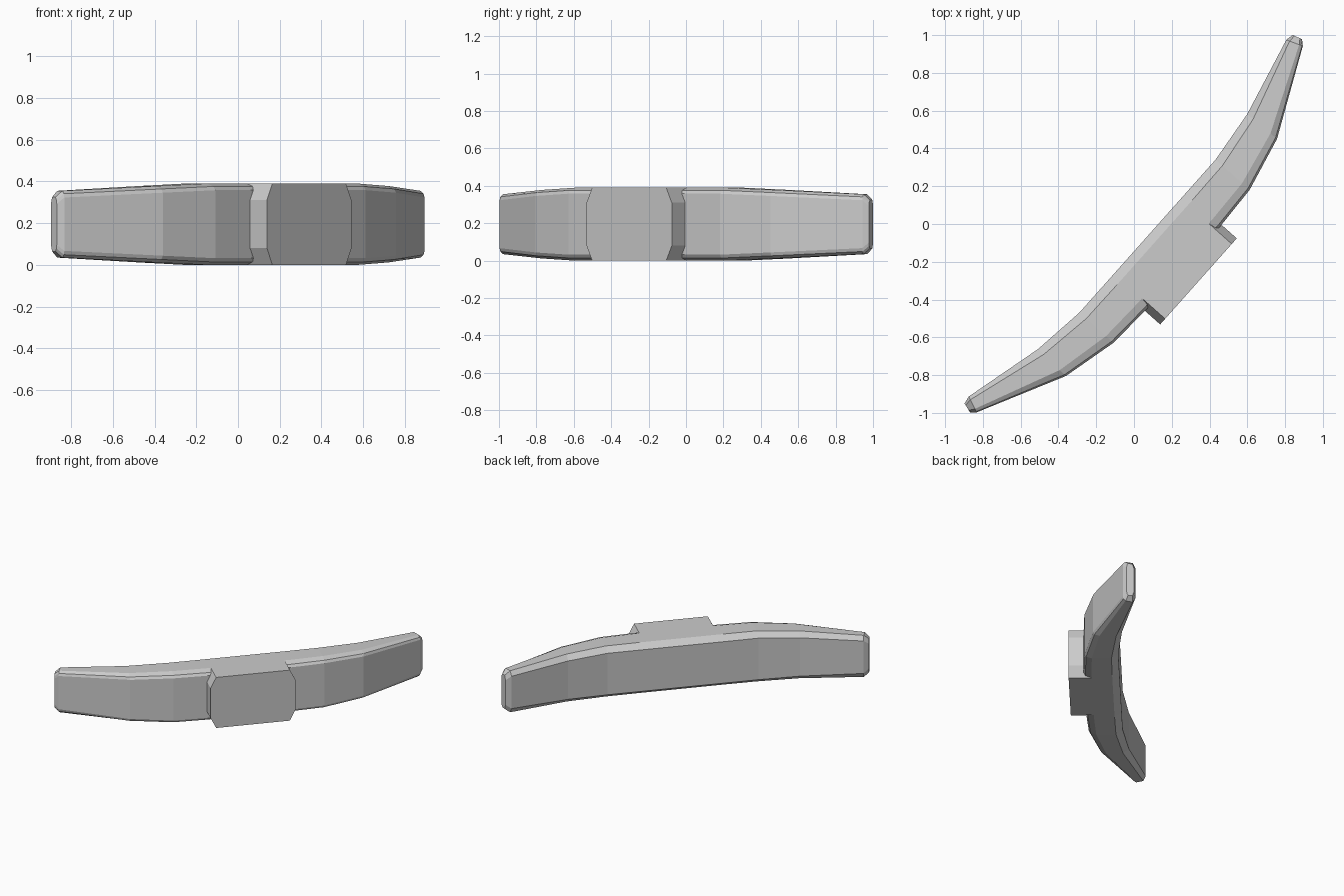
import bpy, bmesh
from mathutils import Vector

if "Cube" in bpy.data.objects:
    bpy.data.objects.remove(bpy.data.objects["Cube"])

U = Vector((0.665, 0.747, 0))    # along the handle
V = Vector((0.747, -0.665, 0))   # towards the outer (block) side
MID = 0.195                      # half of the height


def place(u, v, z):
    return U * u + V * v + Vector((0, 0, MID + z))


def loft(name, rings):
    bm = bmesh.new()
    loops = [[bm.verts.new(p) for p in ring] for ring in rings]
    n = len(loops[0])
    for a, b in zip(loops, loops[1:]):
        for i in range(n):
            j = (i + 1) % n
            bm.faces.new((a[i], a[j], b[j], b[i]))
    bm.faces.new(loops[0])
    bm.faces.new(loops[-1][::-1])
    bmesh.ops.recalc_face_normals(bm, faces=bm.faces)
    mesh = bpy.data.meshes.new(name)
    bm.to_mesh(mesh)
    bm.free()
    obj = bpy.data.objects.new(name, mesh)
    bpy.context.collection.objects.link(obj)
    return obj


# Cross-section: (fraction from inner to outer edge, drop below the top)
SECTION = [(0, 0.035), (0.2, 0), (0.78, 0), (0.95, 0.014), (1, 0.032)]


def section(side, iu, iv, ou, ov, half):
    top = [(side * (iu + (ou - iu) * f), iv + (ov - iv) * f, half - d)
           for f, d in SECTION]
    return [place(*p) for p in top] + [place(u, v, -z) for u, v, z in reversed(top)]


# Curved handle: half the stations (inner u, v, outer u, v, half height), mirrored
stations = [
    (0.30, 0.096, 0.30, 0.349, 0.195),
    (0.542, 0.096, 0.542, 0.337, 0.195),
    (0.832, 0.061, 0.84, 0.266, 0.183),
    (1.264, -0.046, 1.298, 0.041, 0.160),
    (1.306, -0.038, 1.322, 0.014, 0.130),
]
rings = [section(-1, *s) for s in reversed(stations)]
rings += [section(1, *s) for s in stations]
loft("curved_handle", rings)

# Chamfered mounting block on the outer side
L, S, H, C = 0.305, 0.265, 0.195, 0.115
outline = [(-L, -C), (-S, -H), (S, -H), (L, -C), (L, C), (S, H), (-S, H), (-L, C)]
loft("mounting_block", [[place(u, v, z) for u, z in outline] for v in (0.285, 0.457)])
